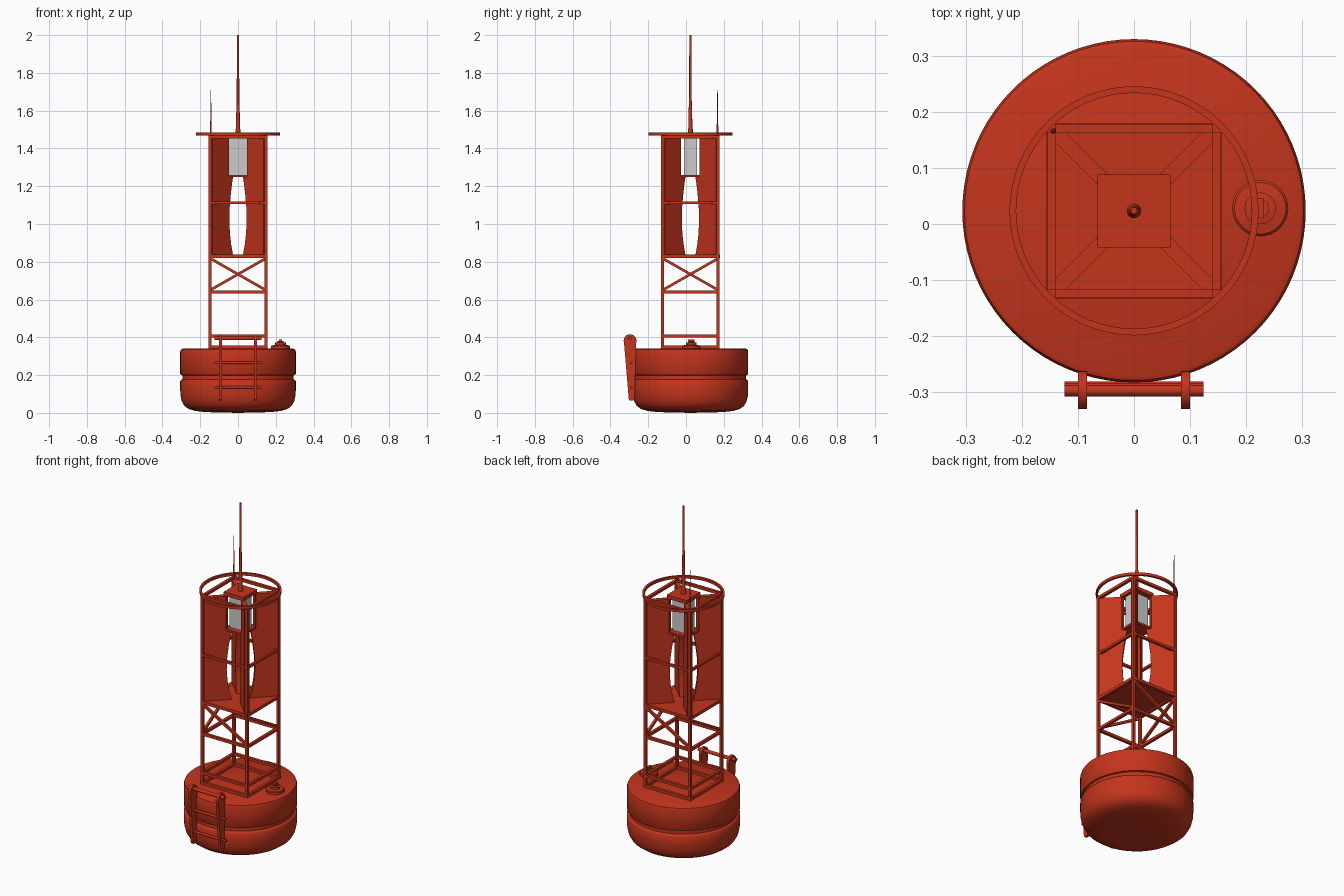
import bpy, bmesh, math
from mathutils import Vector, Matrix

if "Cube" in bpy.data.objects:
    bpy.data.objects.remove(bpy.data.objects["Cube"])

CY = 0.0235          # buoy axis sits slightly behind the origin
H = 0.147            # half spacing of tower legs
C = Vector((0, CY, 0))
red = bpy.data.materials.new("red_paint")
red.diffuse_color = (0.55, 0.035, 0.012, 1)
red.use_nodes = True
red.node_tree.nodes["Principled BSDF"].inputs["Base Color"].default_value = red.diffuse_color


def finish(name, bm, mat=red, smooth=False):
    bmesh.ops.recalc_face_normals(bm, faces=bm.faces[:])
    me = bpy.data.meshes.new(name)
    bm.to_mesh(me)
    bm.free()
    ob = bpy.data.objects.new(name, me)
    bpy.context.collection.objects.link(ob)
    if mat:
        me.materials.append(mat)
    if smooth:
        bpy.ops.object.select_all(action='DESELECT')
        ob.select_set(True)
        bpy.context.view_layer.objects.active = ob
        bpy.ops.object.shade_smooth_by_angle(angle=math.radians(35))
    return ob


def add_box(bm, c, size):
    m = Matrix.Translation(c) @ Matrix.Diagonal((*size, 1))
    bmesh.ops.create_cube(bm, size=1, matrix=m)


def add_bar(bm, a, b, w, r2=None, sides=4):
    # sides 4: square bar of width w, otherwise round bar of radius w
    a, b = Vector(a), Vector(b)
    d = b - a
    m = Matrix.Translation((a + b) / 2) @ d.to_track_quat('Z', 'Y').to_matrix().to_4x4()
    if sides == 4:
        bmesh.ops.create_cube(bm, size=1, matrix=m @ Matrix.Diagonal((w, w, d.length, 1)))
    else:
        bmesh.ops.create_cone(bm, cap_ends=True, segments=sides, radius1=w,
                              radius2=w if r2 is None else r2, depth=d.length, matrix=m)


def lathe(name, profile, x=0.0, y=CY, n=64, closed=False):
    bm = bmesh.new()
    vs = [bm.verts.new((r, 0, z)) for r, z in profile]
    pairs = list(zip(vs, vs[1:])) + ([(vs[-1], vs[0])] if closed else [])
    es = [bm.edges.new(p) for p in pairs]
    bmesh.ops.spin(bm, geom=vs + es, axis=(0, 0, 1), cent=(0, 0, 0),
                   angle=math.tau, steps=n, use_merge=True)
    bmesh.ops.remove_doubles(bm, verts=bm.verts[:], dist=1e-5)
    bmesh.ops.translate(bm, verts=bm.verts[:], vec=(x, y, 0))
    return finish(name, bm, smooth=True)


def corner(i, z, h=H):
    sx, sy = ((-1, -1), (1, -1), (1, 1), (-1, 1))[i % 4]
    return Vector((sx * h, CY + sy * h, z))


# Float with rounded bottom and groove
lathe("float_hull", [(0, 0), (0.17, 0.004), (0.225, 0.01), (0.262, 0.021), (0.284, 0.037),
                     (0.297, 0.06), (0.304, 0.09), (0.306, 0.12), (0.306, 0.168),
                     (0.302, 0.174), (0.293, 0.178), (0.293, 0.198), (0.302, 0.201),
                     (0.306, 0.207), (0.306, 0.325), (0.302, 0.336), (0.293, 0.34),
                     (0, 0.34)], n=80)

# Deck hatch
lathe("deck_hatch", [(0, 0.335), (0.05, 0.335), (0.05, 0.353), (0.046, 0.357), (0.028, 0.36),
                     (0.028, 0.372), (0.016, 0.374), (0.016, 0.38), (0, 0.38)], 0.225, 0.028, 32)
bm = bmesh.new()
add_box(bm, (0.225, 0.028, 0.383), (0.014, 0.034, 0.012))
finish("hatch_handle", bm)

# Tower legs
bm = bmesh.new()
for i in range(4):
    add_box(bm, corner(i, 0.905), (0.016, 0.016, 1.135))
finish("tower_legs", bm)

# Horizontal square frames
for name, z, w in (("base_frame", 0.348, 0.016), ("lower_frame", 0.408, 0.016),
                   ("brace_frame", 0.64, 0.016), ("platform_frame", 0.83, 0.018),
                   ("middle_frame", 1.112, 0.014), ("top_frame", 1.46, 0.016)):
    bm = bmesh.new()
    for i in range(4):
        add_bar(bm, corner(i, z), corner(i + 1, z), w)
    finish(name, bm)

# Diagonal braces, one on each side
bm = bmesh.new()
for i in range(4):
    add_bar(bm, corner(i, 0.818), corner(i + 1, 0.65), 0.014)
finish("diagonal_braces", bm)

# Platform plate
bm = bmesh.new()
add_box(bm, (0, CY, 0.834), (0.29, 0.29, 0.008))
finish("platform", bm)

# Reflector panels running diagonally inward, with a curved inner edge
edge = [(0.036, 0.838), (0.045, 0.89), (0.052, 0.95), (0.055, 1.02), (0.053, 1.09),
        (0.047, 1.16), (0.040, 1.22), (0.035, 1.25), (0.058, 1.25), (0.058, 1.455)]
for i, n in enumerate(("front_left", "front_right", "back_right", "back_left")):
    bm = bmesh.new()
    d = corner(i, 0, 1) - C
    side = Vector((-d.y, d.x, 0)).normalized() * 0.013
    pts = edge + [(0.144, 1.455), (0.144, 0.838)]
    f = bm.faces.new([bm.verts.new(C + d * r + Vector((0, 0, z)) - side) for r, z in pts])
    g = bmesh.ops.extrude_face_region(bm, geom=[f])
    bmesh.ops.translate(bm, verts=[v for v in g["geom"] if isinstance(v, bmesh.types.BMVert)],
                        vec=side * 2)
    finish("reflector_" + n, bm)

# Lantern housing: base, cap and corner posts around a grey core
bm = bmesh.new()
add_box(bm, (0, CY, 1.254), (0.13, 0.13, 0.012))
add_box(bm, (0, CY, 1.466), (0.13, 0.13, 0.022))
for i in range(4):
    add_box(bm, corner(i, 1.36, 0.056), (0.014, 0.014, 0.2))
finish("lantern_housing", bm)
bm = bmesh.new()
add_box(bm, (0, CY, 1.358), (0.098, 0.07, 0.2))
finish("lantern_core", bm, mat=None)

# Guard ring around the top
lathe("guard_ring", [(0.21, 1.468), (0.222, 1.468), (0.222, 1.484), (0.21, 1.484)], closed=True)

# Main mast and thin whip aerial
lathe("mast", [(0, 1.47), (0.013, 1.47), (0.013, 1.50), (0.010, 1.51), (0.009, 1.62),
               (0.007, 1.63), (0.006, 2.0), (0, 2.0)], n=20)
lathe("whip_aerial", [(0, 1.46), (0.005, 1.46), (0.005, 1.52), (0.003, 1.53),
                      (0.002, 1.71), (0, 1.71)], -0.144, 0.166, 12)

# Ladder rails: rounded top, tapering down
arc = [(-0.296 + 0.034 * math.cos(a), 0.382 + 0.034 * math.sin(a))
       for a in (math.radians(-20 + 220 * k / 14) for k in range(15))]
outline = arc + [(-0.303, 0.072), (-0.298, 0.066), (-0.278, 0.066), (-0.272, 0.072)]
for n, x in (("left", -0.0915), ("right", 0.0915)):
    bm = bmesh.new()
    f = bm.faces.new([bm.verts.new((x - 0.008, y, z)) for y, z in outline])
    g = bmesh.ops.extrude_face_region(bm, geom=[f])
    bmesh.ops.translate(bm, verts=[v for v in g["geom"] if isinstance(v, bmesh.types.BMVert)],
                        vec=(0.016, 0, 0))
    finish("ladder_rail_" + n, bm, smooth=True)

# Ladder rungs
bm = bmesh.new()
for y, z, r in ((-0.297, 0.395, 0.010), (-0.291, 0.265, 0.007), (-0.288, 0.135, 0.007)):
    add_bar(bm, (-0.124, y, z), (0.124, y, z), r, sides=16)
finish("ladder_rungs", bm, smooth=True)
